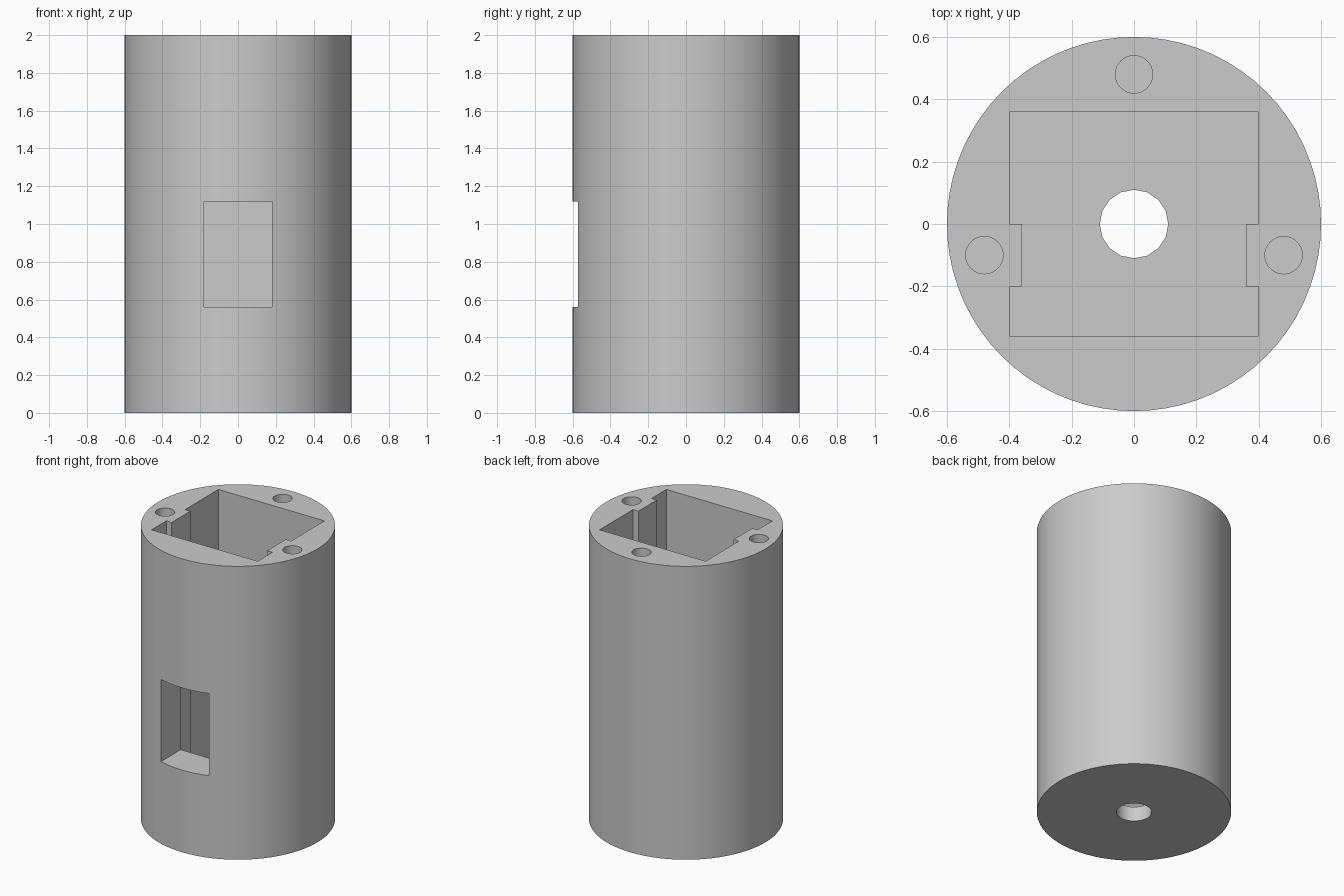
import bpy
from math import radians

cube = bpy.data.objects.get("Cube")
if cube:
    bpy.data.objects.remove(cube, do_unlink=True)

HEIGHT, RADIUS, FLOOR = 2.0, 0.6, 0.1

grey = bpy.data.materials.new("plain_grey")
grey.use_nodes = True
colour = (0.6, 0.6, 0.6, 1)
grey.diffuse_color = colour
grey.node_tree.nodes["Principled BSDF"].inputs["Base Color"].default_value = colour


def cylinder(name, radius, x, y, z0, z1, sides):
    bpy.ops.mesh.primitive_cylinder_add(vertices=sides, radius=radius, depth=z1 - z0,
                                        location=(x, y, (z0 + z1) / 2))
    obj = bpy.context.object
    obj.name = name
    obj.data.materials.append(grey)
    return obj


def prism(name, outline, z0, z1):
    """Closed prism standing on a plan outline."""
    n = len(outline)
    verts = [(x, y, z) for z in (z0, z1) for x, y in outline]
    faces = [tuple(reversed(range(n))), tuple(range(n, 2 * n))]
    faces += [(i, (i + 1) % n, (i + 1) % n + n, i + n) for i in range(n)]
    mesh = bpy.data.meshes.new(name)
    mesh.from_pydata(verts, [], faces)
    mesh.materials.append(grey)
    obj = bpy.data.objects.new(name, mesh)
    bpy.context.collection.objects.link(obj)
    return obj


def carve(target, cutter):
    """Subtract the cutter and discard it."""
    mod = target.modifiers.new("cut", "BOOLEAN")
    mod.operation = "DIFFERENCE"
    mod.solver = "EXACT"
    mod.object = cutter
    bpy.ops.object.select_all(action="DESELECT")
    target.select_set(True)
    bpy.context.view_layer.objects.active = target
    bpy.ops.object.modifier_apply(modifier=mod.name)
    bpy.data.objects.remove(cutter, do_unlink=True)


# Round housing
housing = cylinder("round_housing", RADIUS, 0, 0, 0, HEIGHT, 72)

# Open-topped cavity with a rib on each side wall
right_side = [(0.4, -0.36), (0.4, -0.2), (0.36, -0.2), (0.36, 0), (0.4, 0), (0.4, 0.36)]
outline = right_side + [(-x, y) for x, y in reversed(right_side)]
carve(housing, prism("cavity_cutter", outline, FLOOR, HEIGHT + 0.1))

# Front window through the wall
window = [(-0.18, -0.7), (0.18, -0.7), (0.18, -0.3), (-0.18, -0.3)]
carve(housing, prism("window_cutter", window, 0.56, 1.12))

# Cable hole through the floor
carve(housing, cylinder("cable_hole_cutter", 0.11, 0, 0, -0.1, FLOOR + 0.1, 16))

# Blind screw holes in the rim
for x, y in [(-0.48, -0.1), (0.48, -0.1), (0, 0.48)]:
    carve(housing, cylinder("screw_hole_cutter", 0.06, x, y, HEIGHT - 0.4, HEIGHT + 0.1, 32))

bpy.ops.object.shade_smooth_by_angle(angle=radians(30))
